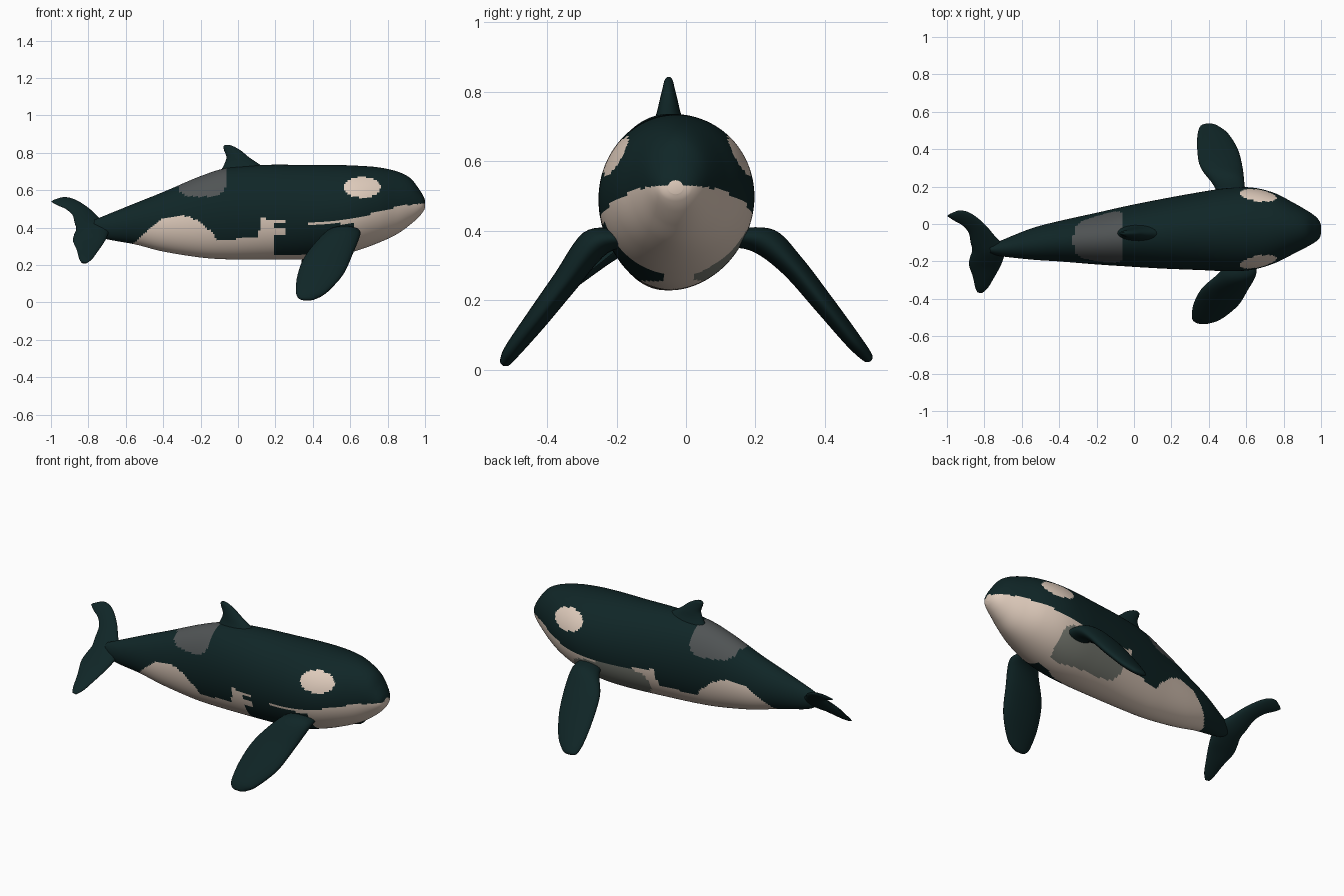
import bpy
import math
from mathutils import Vector

default = bpy.data.objects.get("Cube")
if default:
    bpy.data.objects.remove(default, do_unlink=True)


def make_material(name, rgb):
    mat = bpy.data.materials.new(name)
    mat.use_nodes = True
    mat.diffuse_color = (*rgb, 1)
    bsdf = mat.node_tree.nodes["Principled BSDF"]
    bsdf.inputs["Base Color"].default_value = (*rgb, 1)
    bsdf.inputs["Roughness"].default_value = 0.6
    return mat


dark = make_material("dark teal skin", (0.005, 0.019, 0.02))
cream = make_material("cream white", (0.75, 0.61, 0.51))
saddle_grey = make_material("saddle grey", (0.08, 0.088, 0.09))
belly_grey = make_material("belly shade grey", (0.2, 0.21, 0.18))
DARK, CREAM, SADDLE, SHADE = range(4)


def resample(rows, steps):
    """Smooth the rows of a table with a Catmull-Rom spline."""
    out = []
    last = len(rows) - 1
    for i in range(last):
        p0, p1, p2, p3 = (rows[min(max(i + k, 0), last)] for k in (-1, 0, 1, 2))
        for s in range(steps):
            t = s / steps
            out.append([
                b + 0.5 * t * (c - a + t * (2 * a - 5 * b + 4 * c - d + t * (3 * (b - c) + d - a)))
                for a, b, c, d in zip(p0, p1, p2, p3)])
    out.append(list(rows[-1]))
    return out


def loft(name, rings, mats, paint=None):
    """Skin a list of equal rings, cap both ends and colour the faces."""
    n = len(rings[0])
    verts = [p for ring in rings for p in ring]
    faces = []
    for r in range(len(rings) - 1):
        for k in range(n):
            a, b = r * n + k, r * n + (k + 1) % n
            faces.append((a, b, b + n, a + n))
    end = (len(rings) - 1) * n
    faces.append(tuple(reversed(range(n))))
    faces.append(tuple(range(end, end + n)))
    mesh = bpy.data.meshes.new(name)
    mesh.from_pydata(verts, [], faces)
    for mat in mats:
        mesh.materials.append(mat)
    if paint:
        for poly in mesh.polygons:
            poly.material_index = paint(poly.center)
    obj = bpy.data.objects.new(name, mesh)
    bpy.context.collection.objects.link(obj)
    bpy.ops.object.select_all(action="DESELECT")
    obj.select_set(True)
    bpy.context.view_layer.objects.active = obj
    bpy.ops.object.mode_set(mode="EDIT")
    bpy.ops.mesh.select_all(action="SELECT")
    bpy.ops.mesh.normals_make_consistent(inside=False)
    bpy.ops.object.mode_set(mode="OBJECT")
    bpy.ops.object.shade_smooth_by_angle(angle=math.radians(50))
    return obj


def blade(name, sections, normal):
    """Loft a fin from (leading point, trailing point, half thickness)."""
    normal = Vector(normal).normalized()
    rings = []
    for row in resample([(*lead, *trail, t) for lead, trail, t in sections], 6):
        lead, trail, t = Vector(row[0:3]), Vector(row[3:6]), row[6]
        mid, half = (lead + trail) / 2, (lead - trail) / 2
        angles = [math.tau * k / 24 for k in range(24)]
        rings.append([mid + half * math.cos(a) + normal * t * math.sin(a) for a in angles])
    return loft(name, rings, [dark])


def lerp_table(table, x):
    for (x0, z0), (x1, z1) in zip(table, table[1:]):
        if x0 <= x <= x1:
            return z0 + (z1 - z0) * (x - x0) / (x1 - x0)
    return table[-1][1] if x > table[-1][0] else -1


# Body stations: x, top, bottom, half width, sideways centre
stations = [
    (-.77, .44, .37, .02, -.135),
    (-.71, .465, .34, .042, -.13),
    (-.55, .53, .31, .083, -.107),
    (-.4, .59, .272, .108, -.092),
    (-.2, .675, .24, .138, -.078),
    (-.05, .72, .23, .16, -.066),
    (.15, .735, .228, .186, -.052),
    (.35, .735, .23, .208, -.038),
    (.5, .735, .243, .222, -.03),
    (.63, .731, .275, .22, -.025),
    (.75, .722, .318, .188, -.022),
    (.85, .70, .365, .138, -.023),
    (.92, .665, .415, .1, -.025),
    (.965, .61, .455, .072, -.027),
    (.99, .57, .485, .048, -.03),
    (1, .545, .505, .022, -.03),
]
rings = []
for x, top, bottom, width, side in resample(stations, 14):
    mid, height = (top + bottom) / 2, (top - bottom) / 2
    angles = [math.tau * k / 112 for k in range(112)]
    rings.append([(x, side + width * math.cos(a), mid + height * math.sin(a)) for a in angles])

# Upper edge of the pale underside along the body
belly_line = [
    (-.57, .31), (-.54, .33), (-.47, .4), (-.4, .45), (-.33, .465), (-.26, .458),
    (-.2, .43), (-.14, .375), (-.11, .33), (.11, .35), (.12, .45), (.3, .425),
    (.5, .43), (.65, .455), (.78, .495), (.9, .52), (1, .53)]


def body_paint(c):
    x, y, z = c
    # Eye patches
    if ((x - .665) / .098) ** 2 + ((z - .615) / .055) ** 2 < 1:
        return CREAM
    # Saddle patch behind the dorsal fin
    if ((x + .195) / .135) ** 4 + ((z - .725) / .16) ** 4 < 1:
        return SADDLE
    if z > lerp_table(belly_line, x):
        return DARK
    # Patches behind the flippers
    if y < -.06 and .19 < x < .62 and .255 < z < .42:
        in_notch = x < .26 and .365 < z < .4
        return CREAM if in_notch else DARK
    if y > .02 and ((x - .4) / .23) ** 4 + ((z - .34) / .085) ** 4 < 1:
        return SHADE
    return CREAM


loft("body", rings, [dark, cream, saddle_grey, belly_grey], body_paint)

# Dorsal fin: height, trailing x, leading x, half thickness
fin = [(.69, -.1, .19, .055), (.735, -.075, .12, .036), (.775, -.062, .06, .026),
       (.812, -.074, .015, .017), (.832, -.078, -.02, .012), (.842, -.07, -.045, .005)]
blade("dorsal_fin", [((a, -.05, z), (b, -.05, z), t) for z, b, a, t in fin], (0, 1, 0))

# Flippers: y, z, leading x, trailing x, half thickness
right_flipper = [
    (-.17, .38, .64, .5, .045), (-.26, .365, .655, .46, .046), (-.35, .25, .61, .36, .038),
    (-.43, .145, .56, .318, .032), (-.5, .055, .475, .31, .024),
    (-.522, .022, .42, .325, .016), (-.53, .014, .39, .35, .005)]
left_flipper = [
    (.12, .38, .6, .47, .045), (.22, .372, .59, .42, .046), (.305, .3, .58, .355, .036),
    (.4, .185, .555, .338, .03), (.48, .085, .505, .34, .024),
    (.522, .036, .45, .355, .016), (.532, .025, .42, .385, .005)]
for name, table, lean in (("right_flipper", right_flipper, -1), ("left_flipper", left_flipper, 1)):
    blade(name, [((a, y, z), (b, y, z), t) for y, z, a, b, t in table], (0, .77 * lean, .63))


# Tail flukes, tilted about the body axis: leading x, y, trailing x, y, half thickness
def tilted(x, y):
    return (x, y, .4 + .8 * (y + .13))


flukes = [
    (-.98, .055, -.998, .042, .004), (-.93, .072, -.965, .02, .01), (-.87, .055, -.92, -.005, .014),
    (-.8, 0, -.885, -.045, .018), (-.74, -.07, -.873, -.1, .025), (-.69, -.13, -.865, -.14, .03),
    (-.7, -.19, -.877, -.18, .025), (-.722, -.24, -.882, -.22, .018), (-.75, -.29, -.862, -.28, .014),
    (-.78, -.34, -.85, -.335, .01), (-.81, -.368, -.838, -.364, .004)]
blade("tail_flukes", [(tilted(a, b), tilted(c, d), t) for a, b, c, d, t in flukes], (0, -.62, .78))
